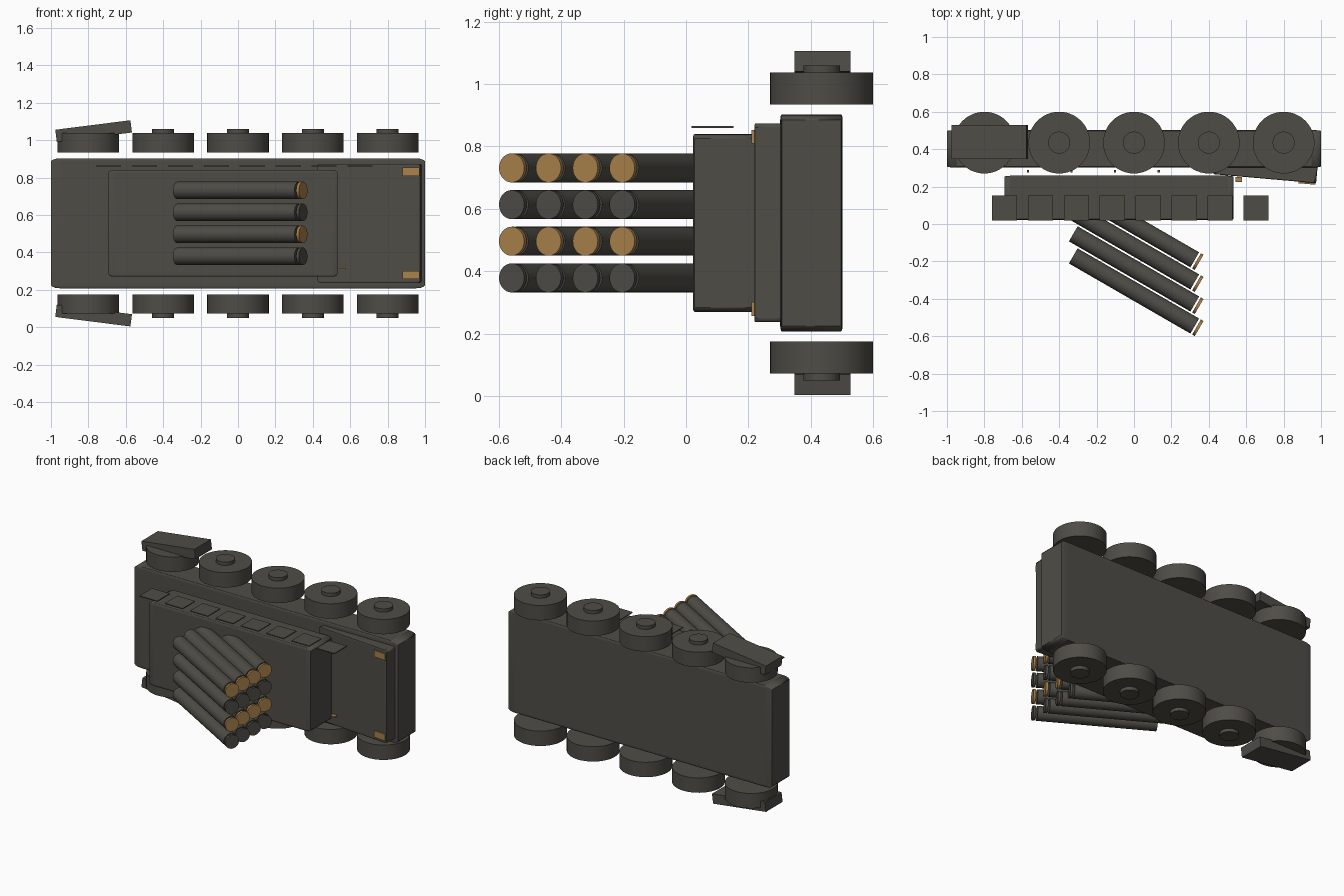
import bpy, math
from mathutils import Matrix

if "Cube" in bpy.data.objects:
    bpy.data.objects.remove(bpy.data.objects["Cube"])

MID = 0.555  # plane of symmetry across the vehicle's width


def material(name, rgb):
    m = bpy.data.materials.new(name)
    m.diffuse_color = (*rgb, 1)
    m.use_nodes = True
    m.node_tree.nodes["Principled BSDF"].inputs["Base Color"].default_value = m.diffuse_color
    return m


GREY = material("dark_olive_grey", (0.078, 0.073, 0.062))
OCHRE = material("ochre", (0.40, 0.22, 0.07))


def box(name, loc, size, mat=GREY, rot=(0, 0, 0), bevel=0):
    bpy.ops.mesh.primitive_cube_add(size=1, location=loc, rotation=rot)
    ob = bpy.context.object
    ob.name = name
    ob.scale = size  # bevel stretches together with the scale
    ob.data.materials.append(mat)
    if bevel:
        b = ob.modifiers.new("bevel", 'BEVEL')
        b.width, b.segments = bevel, 3
        bpy.ops.object.shade_smooth_by_angle(angle=math.radians(35))
    return ob


def cylinder(name, loc, radius, depth, mat=GREY, rot=(0, 0, 0), sides=32):
    bpy.ops.mesh.primitive_cylinder_add(vertices=sides, radius=radius, depth=depth,
                                        location=loc, rotation=rot)
    ob = bpy.context.object
    ob.name = name
    ob.data.materials.append(mat)
    bpy.ops.object.shade_smooth_by_angle(angle=math.radians(35))
    return ob


# hull, sloped nose plate and launcher housing
SLOPE = math.radians(-5)
box("hull", (0, 0.402, MID), (2.0, 0.20, 0.695), bevel=0.025)
box("nose_plate", (0.705, 0.302, MID), (0.55, 0.12, 0.636), rot=(0, 0, SLOPE), bevel=0.02)
box("launcher_housing", (-0.08, 0.14, MID), (1.225, 0.236, 0.57), bevel=0.025)

# wheels, hubs, rear mudguards and headlamps on both sides
for side in (-1, 1):
    for i in range(5):
        x = -0.8 + 0.4 * i
        cylinder("wheel", (x, 0.435, MID + side * 0.431), 0.165, 0.102, sides=48)
        cylinder("hub", (x, 0.435, MID + side * 0.465), 0.059, 0.08)
    box("mudguard", (-0.772, 0.438, MID + side * 0.493), (0.405, 0.18, 0.066),
        rot=(0, -side * math.radians(7.2), 0))
    box("headlamp", (0.925, 0.222, MID + side * 0.276), (0.09, 0.016, 0.044),
        OCHRE, rot=(0, 0, SLOPE))

# row of thin side plates and small studs
for i in range(8):
    box("side_plate", (-0.692 + 0.192 * i, 0.085, 0.862), (0.135, 0.135, 0.006))
for i in range(5):
    box("stud", (-0.567 + 0.233 * i, 0.282, 0.80), (0.012, 0.012, 0.012))

# small marker light
box("marker_light", (0.56, 0.238, 0.31), (0.035, 0.026, 0.008), OCHRE)

# four by four block of angled launch tubes with caps
ANGLE = math.radians(-30)
rot = (Matrix.Rotation(ANGLE, 4, 'Z') @ Matrix.Rotation(math.pi / 2, 4, 'Y')).to_euler()
dx, dy = math.cos(ANGLE), math.sin(ANGLE)
for row in range(4):
    z = MID + 0.1175 * (row - 1.5)
    for col in range(4):
        y = -0.358 + 0.118 * col
        cylinder("launch_tube", (0, y, z), 0.0465, 0.75, rot=rot)
        cylinder("tube_cap", (0.394 * dx, y + 0.394 * dy, z), 0.0465, 0.016,
                 OCHRE if row % 2 else GREY, rot=rot)
